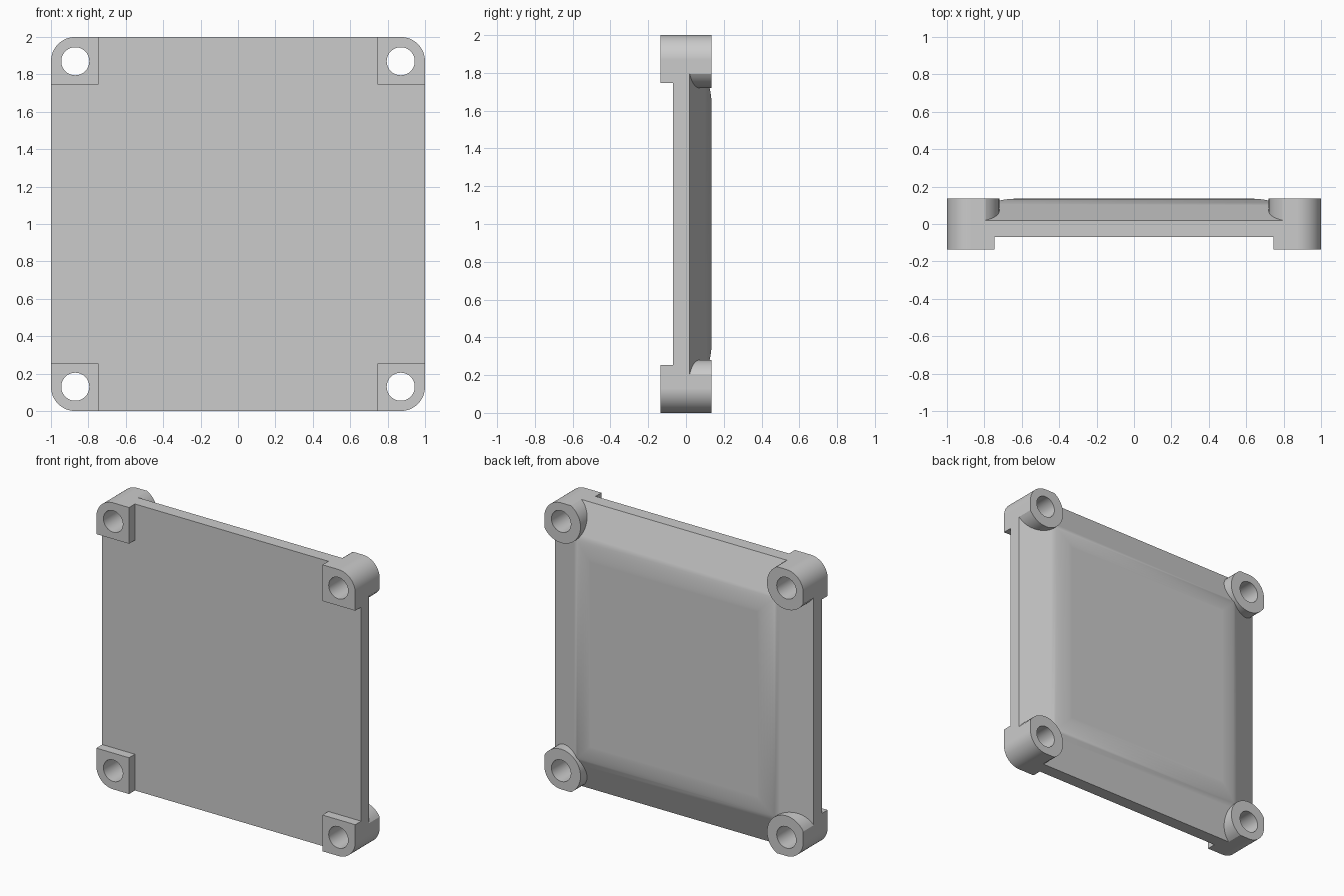
import bpy
import bmesh
from math import cos, sin, pi, radians

if "Cube" in bpy.data.objects:
    bpy.data.objects.remove(bpy.data.objects["Cube"])

CORNER = 0.87      # screw post centre
FRONT, BACK = -0.135, 0.135
PLATE_FRONT = -0.07
QUADRANTS = [(1, 1), (-1, 1), (-1, -1), (1, -1)]

grey = bpy.data.materials.new("plain grey")
grey.use_nodes = True
grey.diffuse_color = (0.6, 0.6, 0.6, 1)
grey.node_tree.nodes["Principled BSDF"].inputs["Base Color"].default_value = (0.6, 0.6, 0.6, 1)


def loft(name, rings, round_last=0):
    """Closed solid through rings of (outline, y); outlines are (x, z) lists."""
    bm = bmesh.new()
    loops = [[bm.verts.new((x, y, z + 1)) for x, z in pts] for pts, y in rings]
    n = len(loops[0])
    for a, b in zip(loops, loops[1:]):
        for i in range(n):
            j = (i + 1) % n
            bm.faces.new((a[i], a[j], b[j], b[i]))
    bm.faces.new(loops[0])
    cap = bm.faces.new(loops[-1])
    bmesh.ops.recalc_face_normals(bm, faces=bm.faces)
    if round_last:
        bmesh.ops.bevel(bm, geom=list(cap.edges), offset=round_last, segments=6,
                        profile=0.5, affect='EDGES')
    mesh = bpy.data.meshes.new(name)
    bm.to_mesh(mesh)
    bm.free()
    mesh.materials.append(grey)
    obj = bpy.data.objects.new(name, mesh)
    bpy.context.collection.objects.link(obj)
    return obj


def square(h):
    return [(sx * h, sz * h) for sx, sz in QUADRANTS]


def circle(cx, cz, r, n=48):
    return [(cx + r * cos(2 * pi * i / n), cz + r * sin(2 * pi * i / n)) for i in range(n)]


def rounded_square(h, r, steps=14):
    pts = []
    for k, (sx, sz) in enumerate(QUADRANTS):
        for i in range(steps + 1):
            a = (k + i / steps) * pi / 2
            pts.append((sx * (h - r) + r * cos(a), sz * (h - r) + r * sin(a)))
    return pts


def combine(target, tool, operation):
    mod = target.modifiers.new(operation.lower(), 'BOOLEAN')
    mod.operation = operation
    mod.solver = 'EXACT'
    mod.object = tool
    bpy.context.view_layer.objects.active = target
    bpy.ops.object.modifier_apply(modifier=mod.name)
    bpy.data.objects.remove(tool)


# Plate with a raised, soft-edged back; oversize until trimmed
plate = loft("cover_plate", [(square(1.05), PLATE_FRONT), (square(1.05), 0.0),
                             (square(0.705), BACK)], round_last=0.06)

# Square pads in front and round posts behind at each corner
for sx, sz in QUADRANTS:
    pad = [(sx * x, sz * z) for x, z in ((0.747, 0.747), (1.1, 0.747), (1.1, 1.1), (0.747, 1.1))]
    combine(plate, loft("corner_pad", [(pad, FRONT), (pad, -0.02)]), 'UNION')
    post = circle(sx * CORNER, sz * CORNER, 0.15)
    combine(plate, loft("corner_post", [(post, -0.04), (post, BACK)]), 'UNION')

# Trim to the rounded outline
outline = rounded_square(1.0, 0.13)
combine(plate, loft("outline_trim", [(outline, -0.3), (outline, 0.3)]), 'INTERSECT')

# Screw holes
for sx, sz in QUADRANTS:
    hole = circle(sx * CORNER, sz * CORNER, 0.075, 40)
    combine(plate, loft("hole_cutter", [(hole, -0.3), (hole, 0.3)]), 'DIFFERENCE')

# Smooth rounded surfaces, keep crisp edges
bpy.ops.object.select_all(action='DESELECT')
plate.select_set(True)
bpy.context.view_layer.objects.active = plate
bpy.ops.object.shade_smooth_by_angle(angle=radians(32))
normals = plate.modifiers.new("even_shading", 'WEIGHTED_NORMAL')
normals.keep_sharp = True
